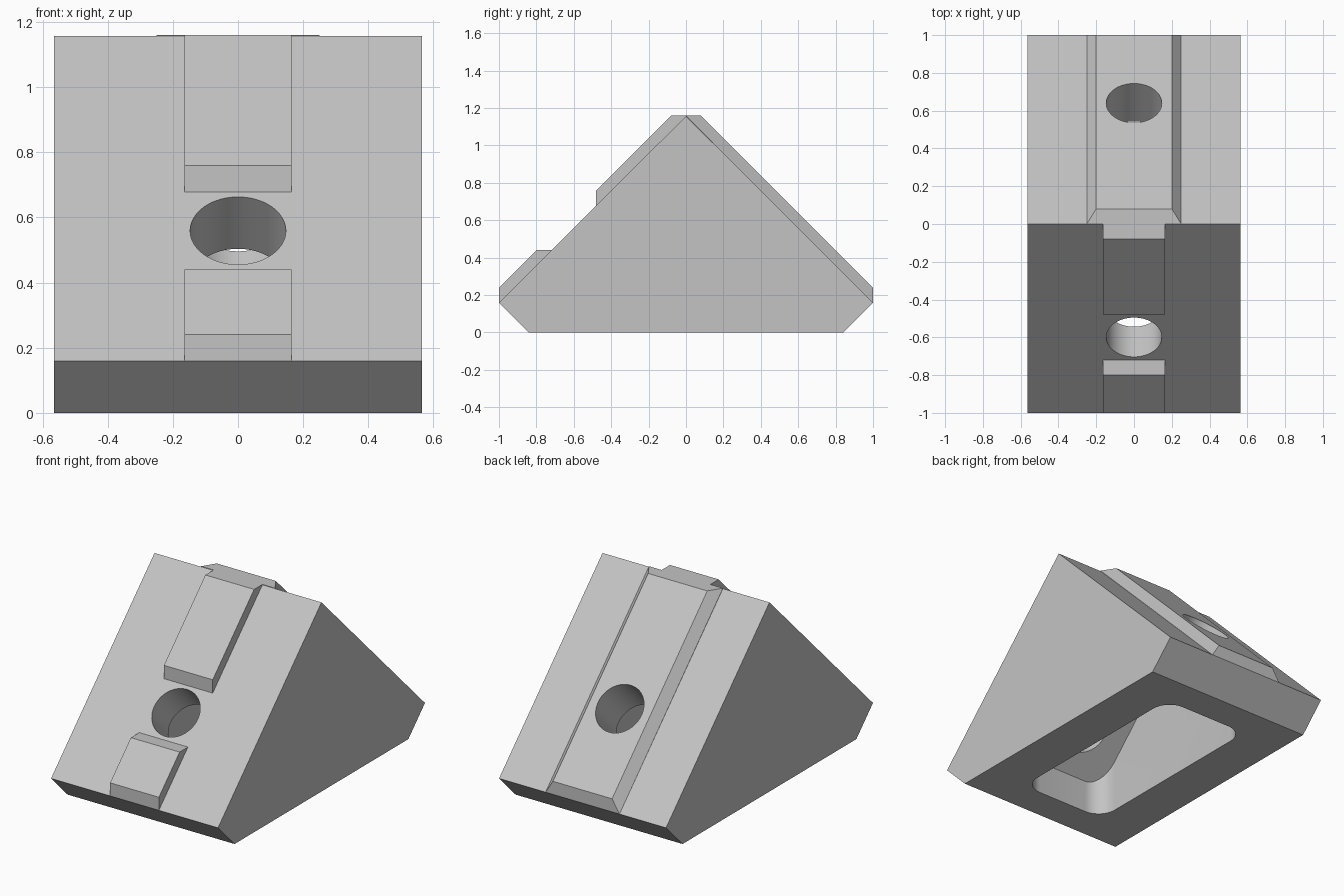
import bpy, bmesh, math
from mathutils import Matrix, Vector

if "Cube" in bpy.data.objects:
    bpy.data.objects.remove(bpy.data.objects["Cube"], do_unlink=True)

GREY = (0.55, 0.55, 0.55, 1)
grey = bpy.data.materials.new("light grey plastic")
grey.use_nodes = True
grey.diffuse_color = GREY
grey.node_tree.nodes["Principled BSDF"].inputs["Base Color"].default_value = GREY


def finish(name, bm):
    bmesh.ops.recalc_face_normals(bm, faces=bm.faces)
    mesh = bpy.data.meshes.new(name)
    bm.to_mesh(mesh)
    bm.free()
    mesh.materials.append(grey)
    ob = bpy.data.objects.new(name, mesh)
    bpy.context.collection.objects.link(ob)
    return ob


def prism(name, profile, half):
    """Extrude a (y, z) profile across x."""
    bm = bmesh.new()
    face = bm.faces.new([bm.verts.new((-half, y, z)) for y, z in profile])
    out = bmesh.ops.extrude_face_region(bm, geom=[face])
    verts = [v for v in out["geom"] if isinstance(v, bmesh.types.BMVert)]
    bmesh.ops.translate(bm, verts=verts, vec=(2 * half, 0, 0))
    return finish(name, bm)


def boolean(target, tool, operation):
    mod = target.modifiers.new("cut", "BOOLEAN")
    mod.object, mod.operation, mod.solver = tool, operation, "EXACT"
    bpy.context.view_layer.objects.active = target
    bpy.ops.object.modifier_apply(modifier=mod.name)
    bpy.data.objects.remove(tool, do_unlink=True)


# Roof-shaped body
body = prism("angle_bracket", [(-0.84, 0), (0.84, 0), (1, 0.16), (0, 1.157), (-1, 0.16)], 0.565)

# Two straight locating ribs on the front slope, sunk a little into the body
upper = prism("upper_rib", [(0, 1.1), (0, 1.16), (-0.08, 1.16), (-0.48, 0.76),
                            (-0.48, 0.677), (-0.44, 0.66)], 0.165)
lower = prism("lower_rib", [(-0.68, 0.42), (-0.717, 0.44), (-0.8, 0.44), (-1, 0.24),
                            (-1, 0.16), (-0.96, 0.14)], 0.165)

# Tapered rib along the whole back slope
bm = bmesh.new()
for side in (-1, 1):
    for x, y, z in [(0.25, 0, 1.16), (0.25, 1, 0.16), (0.2, 0.08, 1.16), (0.2, 1, 0.24),
                    (0.25, 0, 1.1), (0.25, 0.96, 0.14)]:
        bm.verts.new((side * x, y, z))
bmesh.ops.convex_hull(bm, input=bm.verts)
bmesh.ops.dissolve_limit(bm, angle_limit=0.01, verts=bm.verts, edges=bm.edges)
back = finish("back_rib", bm)

for rib in (upper, lower, back):
    boolean(body, rib, "UNION")

# Pocket open at the base: rounded corners, roof parallel to the slopes
bm = bmesh.new()
bmesh.ops.create_cube(bm, size=2, matrix=Matrix.Diagonal((0.29, 0.64, 1, 1)))
uprights = [e for e in bm.edges if abs(e.verts[0].co.z - e.verts[1].co.z) > 1]
bmesh.ops.bevel(bm, geom=uprights, offset=0.12, segments=12, profile=0.5, affect="EDGES")
pocket = finish("pocket", bm)
roof = prism("pocket_roof", [(0, 0.84), (-1.04, -0.2), (1.04, -0.2)], 0.6)
boolean(pocket, roof, "INTERSECT")
boolean(body, pocket, "DIFFERENCE")

# Screw holes square to each slope
for side in (-1, 1):
    bm = bmesh.new()
    place = Matrix.Translation(Vector((0, side * 0.6, 0.56))) @ Matrix.Rotation(-side * math.pi / 4, 4, "X")
    bmesh.ops.create_cone(bm, cap_ends=True, segments=64, radius1=0.147, radius2=0.147,
                          depth=0.7, matrix=place)
    boolean(body, finish("screw_hole", bm), "DIFFERENCE")

# Smooth the round walls, keep the edges crisp
bpy.ops.object.select_all(action="DESELECT")
body.select_set(True)
bpy.context.view_layer.objects.active = body
bpy.ops.object.shade_smooth_by_angle(angle=math.radians(25))
